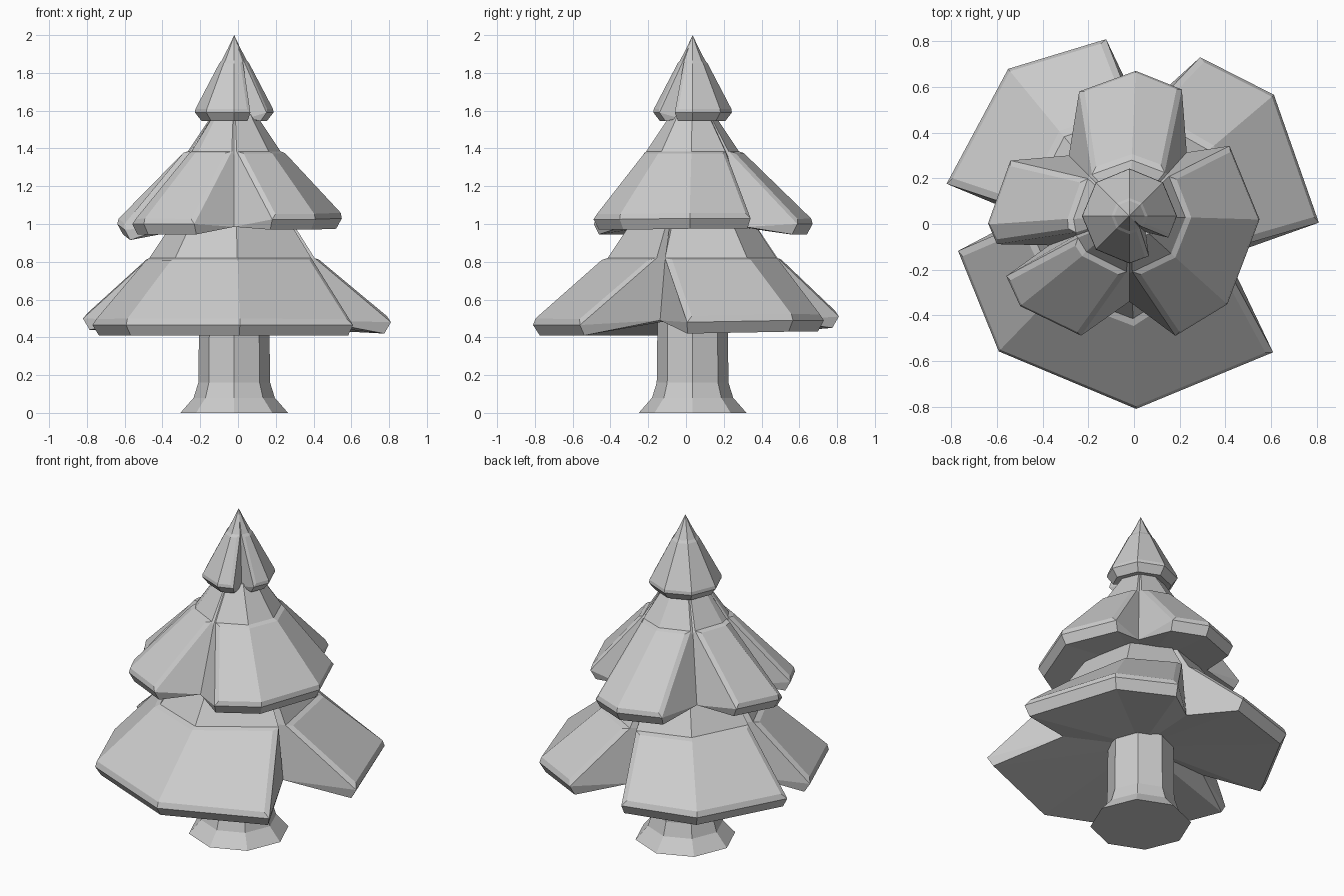
import bpy, bmesh
from math import radians, cos, sin

if "Cube" in bpy.data.objects:
    bpy.data.objects.remove(bpy.data.objects["Cube"])

CX, CY = -0.02, 0.035   # axis of the tree


def polar(deg, r, z):
    a = radians(deg)
    return (CX + r * cos(a), CY + r * sin(a), z)


def loft(name, columns, panel=None):
    """Join neighbouring columns of points into flat faces; panel = (inset, height) for petals."""
    bm = bmesh.new()
    cache = {}

    def vert(co):
        key = tuple(round(c, 4) for c in co)
        if key not in cache:
            cache[key] = bm.verts.new(co)
        return cache[key]

    petals = []
    n = len(columns)
    for i in range(n):
        (kind_a, a), (kind_b, b) = columns[i], columns[(i + 1) % n]
        for k in range(len(a) - 1):
            vs = list(dict.fromkeys(vert(p) for p in (a[k], a[k + 1], b[k + 1], b[k])))
            if len(vs) < 3:
                continue
            f = bm.faces.new(vs)
            if panel and k == 2 and kind_a == kind_b == "petal":
                petals.append(f)
    bmesh.ops.recalc_face_normals(bm, faces=bm.faces[:])
    if panel:
        bmesh.ops.inset_region(bm, faces=petals, thickness=panel[0], depth=panel[1],
                               use_even_offset=True, use_boundary=True)
    mesh = bpy.data.meshes.new(name)
    bm.to_mesh(mesh)
    bm.free()
    ob = bpy.data.objects.new(name, mesh)
    bpy.context.collection.objects.link(ob)
    return ob


def tier(name, top, collar, shoulder, notch_top, notch_low, centre_z, lip, petals, panel):
    """petals: (notch angle before petal, lip height, [(angle, radius, rim z), ...]) counter-clockwise."""
    cols = []
    for i, (notch, drop, pts) in enumerate(petals):
        nxt = petals[(i + 1) % len(petals)][0]
        cap, centre = (CX, CY, top), (CX, CY, centre_z)
        low = polar(notch, *notch_low)
        cols.append(("notch", [cap, polar(notch, *collar), polar(notch, *notch_top), low, low, centre]))
        for j, (deg, r, z) in enumerate(pts):
            # petal ends pinch towards the notches at the shoulder
            s = notch + 3 if j == 0 else nxt - 3 if j == len(pts) - 1 else deg
            cols.append(("petal", [cap, polar(s, *collar), polar(s, *shoulder), polar(deg, r, z),
                                   polar(deg, r - lip, z - drop), centre]))
    return loft(name, cols, panel)


# Trunk: octagon with flared foot
profile = [(0, 0), (0.285, 0), (0.215, 0.08), (0.19, 0.16), (0.185, 0.56), (0, 0.56)]
loft("trunk", [("side", [polar(45 * i, r, z) for r, z in profile]) for i in range(8)])

# Lower branches: three wide petals
tier("lower_branches", 1.03, (0.31, 1.03), (0.45, 0.82), (0.39, 0.81), (0.46, 0.49), 0.51, 0.035, [
    (-22, 0.06, [(-2, 0.83, 0.48), (40, 0.826, 0.49), (66, 0.761, 0.49)]),
    (84, 0.06, [(97.5, 0.781, 0.51), (129.5, 0.835, 0.50), (170, 0.813, 0.50)]),
    (180, 0.055, [(191.5, 0.766, 0.465), (226, 0.824, 0.465), (272, 0.845, 0.465), (316.5, 0.867, 0.465)]),
], (0.03, 0.015))

# Middle branches: four petals
tier("middle_branches", 1.58, (0.115, 1.58), (0.245, 1.385), (0.25, 1.36), (0.375, 0.985), 1.02, 0.03, [
    (-90, 0.055, [(-69, 0.562, 1.025), (-42, 0.577, 1.025), (-1.5, 0.57, 1.03), (35, 0.535, 1.03)]),
    (48, 0.055, [(67.5, 0.60, 1.0), (87.5, 0.636, 1.0), (112, 0.588, 1.0)]),
    (135, 0.055, [(155, 0.575, 1.02), (183, 0.62, 1.0), (192, 0.593, 0.97)]),
    (200, 0.055, [(206, 0.60, 1.0), (219.5, 0.62, 1.0), (248, 0.565, 1.0)]),
], (0.025, 0.013))

# Tree top: cone with a single notch
tier("tree_top", 2.0, (0.033, 1.93), (0.067, 1.865), (0.06, 1.86), (0.10, 1.56), 1.57, 0.035, [
    (-45, 0.045, [(-29, 0.195, 1.59)] + [(a, 0.208, 1.59) for a in range(0, 271, 45)] + [(296, 0.195, 1.59)]),
], (0.018, 0.005))
